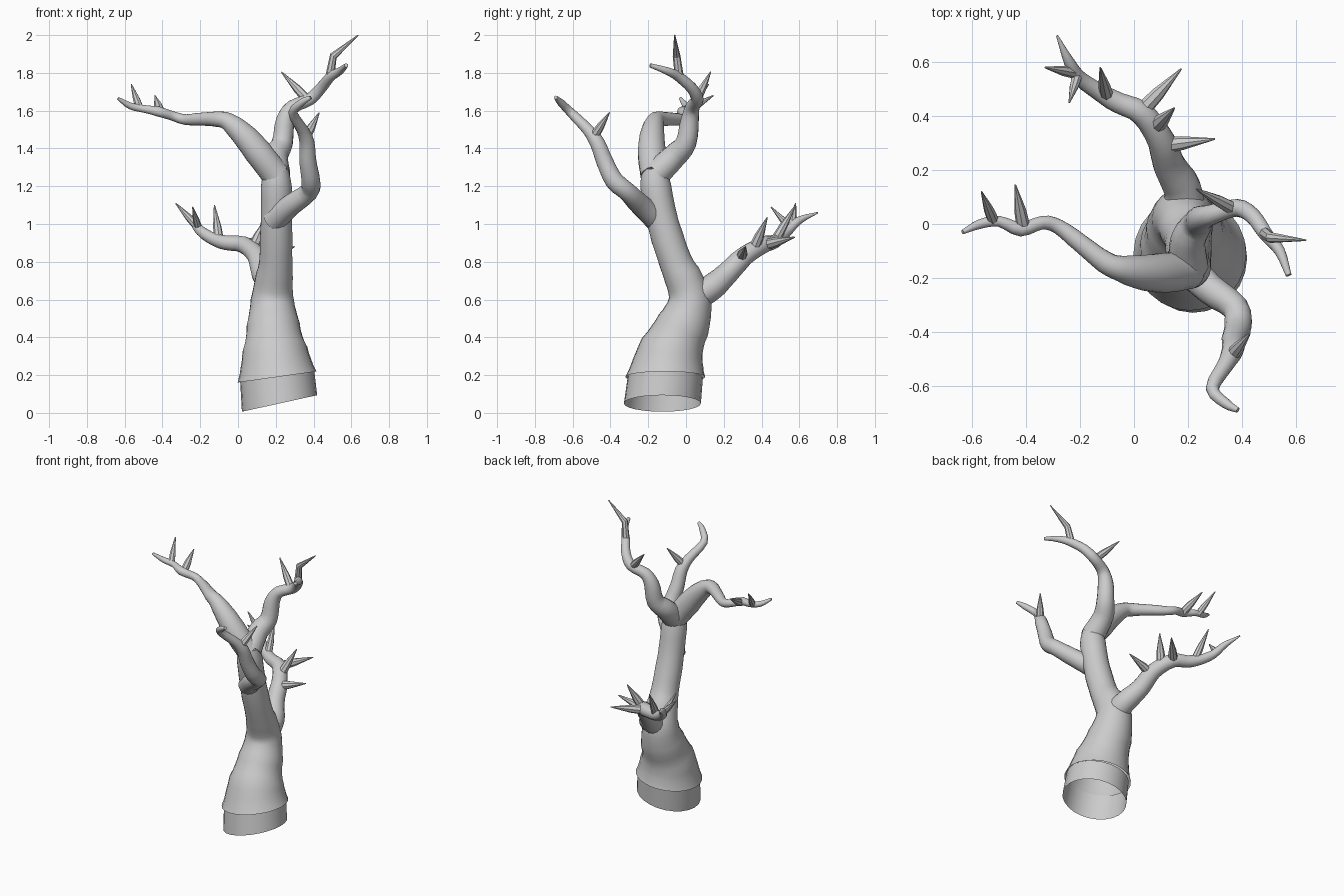
import bpy, bmesh, math
from mathutils import Vector


def spline(points, steps):
    """Catmull-Rom through (x, y, z, radius) points."""
    p = [Vector(q) for q in points]
    p = [p[0] * 2 - p[1]] + p + [p[-1] * 2 - p[-2]]
    out = []
    for i in range(1, len(p) - 2):
        a, b, c, d = p[i - 1:i + 3]
        for s in range(steps):
            t = s / steps
            out.append(0.5 * (2 * b + (c - a) * t + (2 * a - 5 * b + 4 * c - d) * t * t
                              + (3 * b - a - 3 * c + d) * t ** 3))
    return out + [p[-2]]


def tube(name, points, sides=16, steps=3, start_dir=None, cap_start=False, cap_end=True, bands=0):
    path = spline(points, steps) if steps > 1 else [Vector(q) for q in points]
    bm = bmesh.new()
    rings, side = [], None
    for i, q in enumerate(path):
        tangent = (path[min(i + 1, len(path) - 1)] - path[max(i - 1, 0)]).xyz.normalized()
        if start_dir:  # blend from a given cut direction into the path direction
            w = min(1, i / 4)
            tangent = (Vector(start_dir).normalized() * (1 - w) + tangent * w).normalized()
        if side is None:
            side = tangent.orthogonal()
        side = (side - tangent * side.dot(tangent)).normalized()
        up = tangent.cross(side)
        r = max(q[3], 0.002) * (1 + (bands if i % 4 == 0 else 0))
        rings.append([bm.verts.new(q.xyz + r * (math.cos(a) * side + math.sin(a) * up))
                      for a in (2 * math.pi * k / sides for k in range(sides))])
    for a, b in zip(rings, rings[1:]):
        for k in range(sides):
            n = (k + 1) % sides
            bm.faces.new((a[k], a[n], b[n], b[k]))
    if cap_start:
        bm.faces.new(rings[0][::-1])
    if cap_end:
        bm.faces.new(rings[-1])
    mesh = bpy.data.meshes.new(name)
    bm.to_mesh(mesh)
    bm.free()
    obj = bpy.data.objects.new(name, mesh)
    bpy.context.collection.objects.link(obj)
    bpy.ops.object.select_all(action='DESELECT')
    obj.select_set(True)
    bpy.context.view_layer.objects.active = obj
    bpy.ops.object.shade_smooth_by_angle(angle=math.radians(30))
    return obj


def twig(name, base, tip, r=0.022, mid=None):
    """Thin spike, optionally kinked at mid."""
    b, t = Vector(base), Vector(tip)
    m = Vector(mid) if mid else b.lerp(t, 0.4)
    tube(name, [(*b, r), (*m, r * 0.85), (*t, 0.003)], sides=8, steps=1, cap_start=True)


# Open, slanted foot of the trunk
tilt = (-0.22, 0, 1)
tube("trunk_foot", [(0.22, -0.125, 0.05, 0.204), (0.207, -0.108, 0.2, 0.198)],
     sides=24, steps=2, start_dir=tilt, cap_end=False)

# Main trunk, overlapping the foot with a small lip
tube("trunk", [(0.207, -0.11, 0.19, 0.206), (0.198, -0.085, 0.3, 0.178), (0.19, -0.045, 0.4, 0.15),
               (0.185, 0.0, 0.5, 0.132), (0.182, 0.02, 0.6, 0.112), (0.19, -0.008, 0.7, 0.1),
               (0.2, -0.055, 0.8, 0.088), (0.203, -0.12, 1.0, 0.083), (0.203, -0.16, 1.2, 0.08),
               (0.2, -0.165, 1.29, 0.066)],
     sides=24, steps=3, start_dir=(-0.14, 0, 1), bands=0.025)

# Main branches
tube("left_branch", [(0.2, -0.165, 1.26, 0.075), (0.13, -0.18, 1.35, 0.074), (0.04, -0.18, 1.46, 0.067),
                     (-0.05, -0.165, 1.54, 0.048), (-0.11, -0.14, 1.555, 0.04), (-0.2, -0.07, 1.555, 0.034),
                     (-0.28, -0.01, 1.553, 0.028), (-0.34, 0.005, 1.57, 0.025), (-0.42, -0.02, 1.595, 0.026),
                     (-0.5, 0.01, 1.61, 0.02), (-0.57, 0.0, 1.625, 0.018), (-0.635, -0.03, 1.665, 0.008)],
     cap_start=True, bands=0.03)
tube("right_branch", [(0.2, -0.155, 1.27, 0.075), (0.2, -0.06, 1.36, 0.065), (0.235, 0.0, 1.43, 0.056),
                      (0.25, 0.02, 1.55, 0.048), (0.29, 0.035, 1.62, 0.037), (0.38, 0.06, 1.66, 0.033),
                      (0.44, 0.03, 1.72, 0.03), (0.49, -0.04, 1.78, 0.026), (0.54, -0.1, 1.81, 0.02),
                      (0.573, -0.19, 1.84, 0.011)],
     cap_start=True, bands=0.02)
tube("front_branch", [(0.19, -0.15, 1.02, 0.066), (0.28, -0.24, 1.1, 0.057), (0.375, -0.31, 1.17, 0.05),
                      (0.385, -0.38, 1.23, 0.05), (0.37, -0.43, 1.33, 0.045), (0.365, -0.47, 1.43, 0.04),
                      (0.34, -0.52, 1.5, 0.031), (0.29, -0.61, 1.59, 0.024), (0.34, -0.665, 1.645, 0.019),
                      (0.385, -0.69, 1.67, 0.01)],
     cap_start=True, bands=0.02)
tube("back_branch", [(0.185, 0.05, 0.62, 0.08), (0.18, 0.13, 0.66, 0.07), (0.13, 0.22, 0.74, 0.06),
                     (0.1, 0.31, 0.83, 0.051), (0.03, 0.41, 0.89, 0.044), (-0.06, 0.45, 0.9, 0.039),
                     (-0.13, 0.49, 0.92, 0.033), (-0.2, 0.54, 0.965, 0.027), (-0.24, 0.6, 1.02, 0.02),
                     (-0.285, 0.698, 1.06, 0.004)],
     cap_start=True, bands=0.03)

# Pointed twigs
twig("left_twig_outer", (-0.52, 0.01, 1.61), (-0.565, 0.12, 1.74))
twig("left_twig_inner", (-0.41, -0.01, 1.59), (-0.44, 0.145, 1.68), 0.026)
twig("right_twig_top", (0.485, -0.035, 1.775), (0.637, -0.06, 2.0), 0.024, (0.505, -0.05, 1.89))
twig("right_twig_side", (0.37, 0.055, 1.655), (0.23, 0.13, 1.805), 0.026)
twig("front_twig", (0.36, -0.49, 1.46), (0.43, -0.405, 1.59), 0.026)
twig("back_twig_1", (0.1, 0.29, 0.82), (0.3, 0.315, 0.88), 0.03)
twig("back_twig_2", (0.08, 0.36, 0.87), (0.15, 0.43, 1.035), 0.03)
twig("back_twig_3", (0.03, 0.42, 0.89), (0.175, 0.575, 0.93), 0.03)
twig("back_twig_4", (-0.1, 0.47, 0.91), (-0.125, 0.58, 1.1), 0.026)
twig("back_twig_5", (-0.21, 0.55, 0.98), (-0.24, 0.45, 1.09), 0.02)
twig("back_twig_6", (-0.22, 0.56, 0.99), (-0.33, 0.58, 1.11), 0.022)
